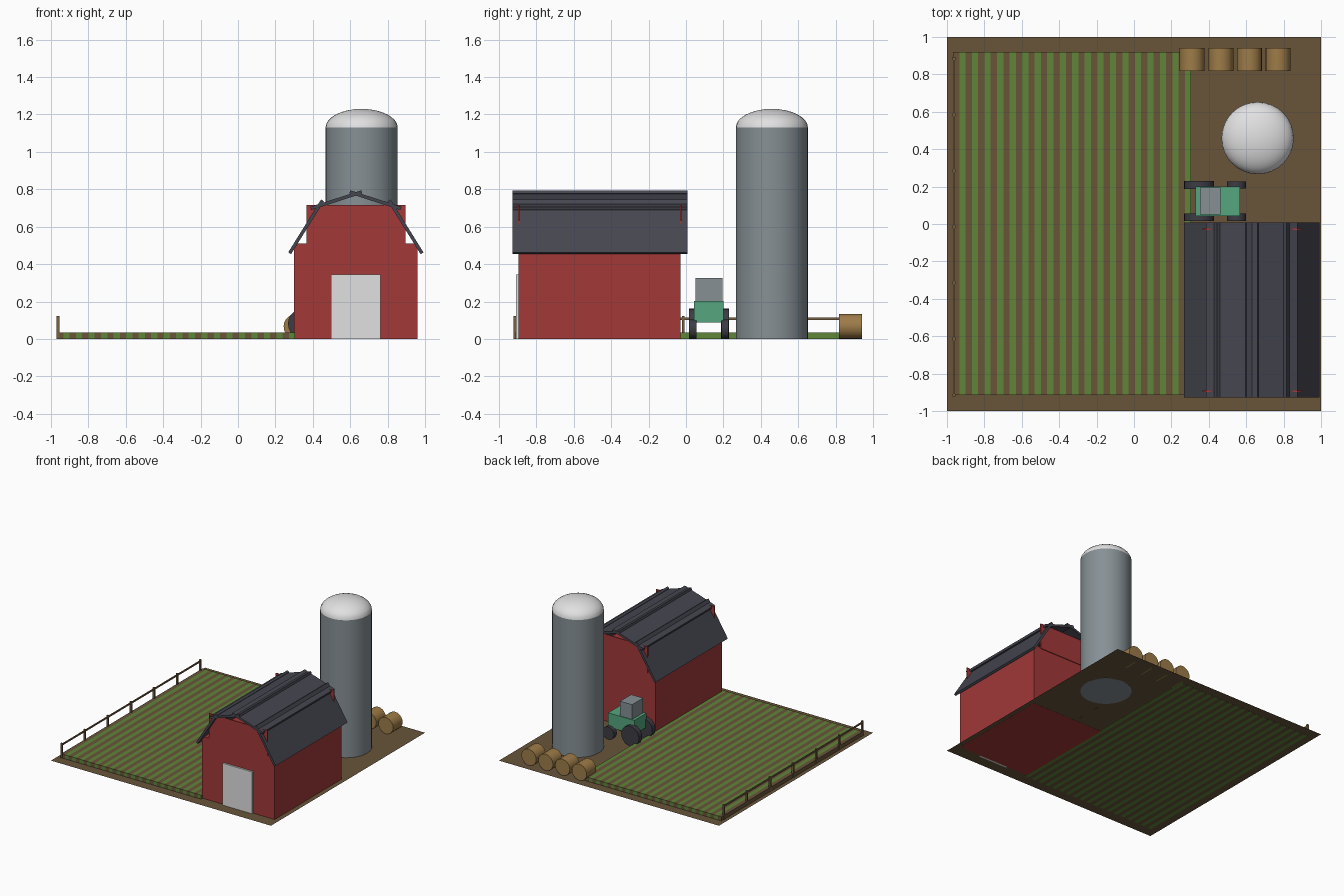
import bpy, bmesh, math
from mathutils import Matrix

if "Cube" in bpy.data.objects:
    bpy.data.objects.remove(bpy.data.objects["Cube"])


def mat(name, r, g, b):
    m = bpy.data.materials.new(name)
    m.diffuse_color = (r, g, b, 1)
    m.use_nodes = True
    m.node_tree.nodes["Principled BSDF"].inputs["Base Color"].default_value = m.diffuse_color
    return m


SOIL = mat("soil brown", 0.14, 0.09, 0.042)
CROP = mat("crop green", 0.12, 0.235, 0.042)
RED = mat("barn red", 0.36, 0.04, 0.04)
ROOF = mat("roof slate", 0.06, 0.06, 0.08)
METAL = mat("silo grey", 0.24, 0.28, 0.30)
WHITE = mat("off white", 0.75, 0.75, 0.76)
HAY = mat("hay tan", 0.34, 0.20, 0.065)
GREEN = mat("tractor green", 0.09, 0.38, 0.21)
TYRE = mat("tyre dark", 0.045, 0.045, 0.058)
WOOD = mat("fence wood", 0.19, 0.12, 0.055)


def finish(name, bm, material, smooth=False):
    me = bpy.data.meshes.new(name)
    bmesh.ops.recalc_face_normals(bm, faces=bm.faces)
    bm.to_mesh(me)
    bm.free()
    me.materials.append(material)
    ob = bpy.data.objects.new(name, me)
    bpy.context.collection.objects.link(ob)
    if smooth:
        bpy.ops.object.select_all(action='DESELECT')
        ob.select_set(True)
        bpy.context.view_layer.objects.active = ob
        bpy.ops.object.shade_smooth_by_angle(angle=math.radians(40))
    return ob


def box(name, x, y, z, material):
    """Box spanning the (low, high) pairs x, y, z."""
    bm = bmesh.new()
    mid = [(a + b) / 2 for a, b in (x, y, z)]
    size = [b - a for a, b in (x, y, z)]
    bmesh.ops.create_cube(bm, size=1, matrix=Matrix.Translation(mid) @ Matrix.Diagonal((*size, 1)))
    return finish(name, bm, material)


def cylinder(name, center, r, depth, material, along_y=False, sides=32):
    bm = bmesh.new()
    m = Matrix.Translation(center)
    if along_y:
        m = m @ Matrix.Rotation(math.pi / 2, 4, 'X')
    bmesh.ops.create_cone(bm, cap_ends=True, segments=sides, radius1=r, radius2=r, depth=depth, matrix=m)
    return finish(name, bm, material, True)


def roof_panel(name, p, q, y, thick):
    """Sloped slab whose mid line runs from p to q in the xz plane."""
    bm = bmesh.new()
    dx, dz = q[0] - p[0], q[1] - p[1]
    m = (Matrix.Translation(((p[0] + q[0]) / 2, sum(y) / 2, (p[1] + q[1]) / 2))
         @ Matrix.Rotation(-math.atan2(dz, dx), 4, 'Y')
         @ Matrix.Diagonal((math.hypot(dx, dz), y[1] - y[0], thick, 1)))
    bmesh.ops.create_cube(bm, size=1, matrix=m)
    return finish(name, bm, ROOF)


# Ground sheet
bm = bmesh.new()
bmesh.ops.create_grid(bm, x_segments=1, y_segments=1, size=1, matrix=Matrix.Translation((0, 0, 0.001)))
finish("ground", bm, SOIL)

# Field of alternating furrows and crop rows
X0, W, PAIRS = -0.967, 0.0335, 19
for i in range(PAIRS * 2):
    x = X0 + i * W
    box("crop_row" if i % 2 else "furrow", (x, x + W), (-0.915, 0.92), (0, 0.034), CROP if i % 2 else SOIL)

# Barn body, thin upper gable plates and door
CX = 0.63
box("barn_body", (0.30, 0.96), (-0.895, -0.03), (0, 0.51), RED)
for y in (-0.895, -0.03):
    box("gable", (0.365, 0.895), (y - 0.002, y + 0.006), (0.5, 0.715), RED)
box("barn_door", (0.497, 0.762), (-0.909, -0.894), (0, 0.345), WHITE)

# Gambrel roof: steep and shallow slabs, mirrored about the ridge
for s in (-1, 1):
    roof_panel("steep_roof", (CX + s * 0.354, 0.458), (CX + s * 0.178, 0.741), (-0.927, 0.007), 0.018)
    roof_panel("shallow_roof", (CX + s * 0.241, 0.698), (CX - s * 0.032, 0.786), (-0.927, 0.007), 0.018)

# Silo with a flattened dome
cylinder("silo", (0.661, 0.459, 0.565), 0.193, 1.13, METAL)
bm = bmesh.new()
bmesh.ops.create_uvsphere(bm, u_segments=32, v_segments=16, radius=1,
                          matrix=Matrix.Translation((0.661, 0.459, 1.13)) @ Matrix.Diagonal((0.193, 0.193, 0.10, 1)))
bmesh.ops.delete(bm, geom=[v for v in bm.verts if v.co.z < 1.129], context='VERTS')
finish("silo_dome", bm, WHITE, True)

# Hay bales
for i in range(4):
    cylinder("hay_bale", (0.311 + 0.153 * i, 0.88, 0.067), 0.067, 0.123, HAY, True, 20)

# Tractor
box("tractor_body", (0.33, 0.568), (0.043, 0.2), (0.088, 0.204), GREEN)
box("tractor_cab", (0.354, 0.463), (0.05, 0.194), (0.204, 0.325), METAL)
for y in (0.036, 0.208):
    cylinder("rear_wheel", (0.348, y, 0.082), 0.081, 0.042, TYRE, True, 20)
    cylinder("front_wheel", (0.548, y, 0.052), 0.052, 0.038, TYRE, True, 20)

# Fence along the left edge
for i in range(7):
    y = -0.915 + 0.3 * i
    box("fence_post", (-0.97, -0.955), (y - 0.007, y + 0.007), (0, 0.122), WOOD)
box("fence_rail", (-0.967, -0.958), (-0.922, 0.892), (0.102, 0.114), WOOD)
